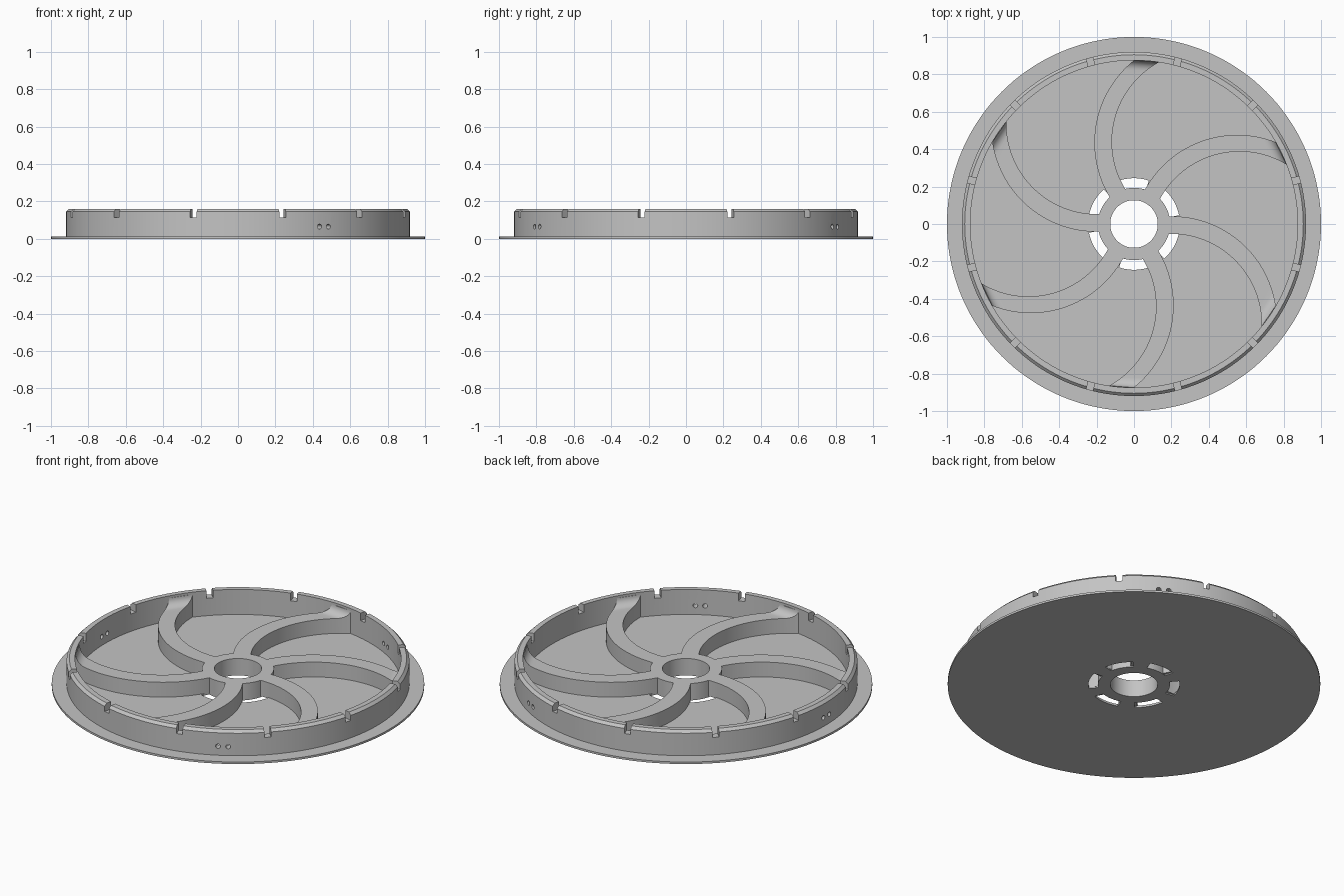
import bpy, bmesh
from math import sin, cos, acos, atan2, hypot, sqrt, radians, pi
from mathutils import Matrix, Vector

if "Cube" in bpy.data.objects:
    bpy.data.objects.remove(bpy.data.objects["Cube"])

grey = bpy.data.materials.new("plain_grey")
grey.use_nodes = True
COLOUR = (0.55, 0.55, 0.55, 1)
grey.diffuse_color = COLOUR
grey.node_tree.nodes["Principled BSDF"].inputs["Base Color"].default_value = COLOUR

FLOOR, SPOKE_TOP, WALL_TOP = 0.012, 0.10, 0.16


def polar(r, a, z=0.0):
    return Vector((r * cos(a), r * sin(a), z))


def finish(name, bm):
    bmesh.ops.recalc_face_normals(bm, faces=bm.faces)
    mesh = bpy.data.meshes.new(name)
    bm.to_mesh(mesh)
    bm.free()
    mesh.materials.append(grey)
    ob = bpy.data.objects.new(name, mesh)
    bpy.context.collection.objects.link(ob)
    return ob


def activate(ob):
    bpy.ops.object.select_all(action='DESELECT')
    ob.select_set(True)
    bpy.context.view_layer.objects.active = ob


def smooth(ob):
    activate(ob)
    bpy.ops.object.shade_smooth_by_angle(angle=radians(30))


def loft(bm, rows, closed):
    """Skin equal closed sections; cap the ends unless the loft closes on itself."""
    rows = [[bm.verts.new(p) for p in row] for row in rows]
    n = len(rows[0])
    pairs = list(zip(rows, rows[1:])) + ([(rows[-1], rows[0])] if closed else [])
    for a, b in pairs:
        for i in range(n):
            j = (i + 1) % n
            bm.faces.new((a[i], a[j], b[j], b[i]))
    if not closed:
        bm.faces.new(rows[0])
        bm.faces.new(rows[-1])


def lathe(name, profile, steps=144):
    bm = bmesh.new()
    loft(bm, [[polar(r, 2 * pi * k / steps, z) for r, z in profile]
              for k in range(steps)], True)
    return finish(name, bm)


def cut(ob, bm):
    cutter = finish("cutter", bm)
    cutter.hide_render = True
    mod = ob.modifiers.new("cut", 'BOOLEAN')
    mod.operation, mod.solver, mod.object = 'DIFFERENCE', 'EXACT', cutter
    activate(ob)
    bpy.ops.object.modifier_apply(modifier=mod.name)
    bpy.data.objects.remove(cutter)


def rectangle(r0, r1, z0, z1):
    return [(r0, z0), (r1, z0), (r1, z1), (r0, z1)]


# Base plate with six curved slots around the hub
base = lathe("base_plate", rectangle(0.127, 1.0, 0, FLOOR))
bm = bmesh.new()
for k in range(6):
    mid = radians(30 + 60 * k)
    loft(bm, [[polar(r, mid + radians(19 * s / 6), z)
               for r, z in rectangle(0.193, 0.245, -0.05, 0.05)]
              for s in range(-6, 7)], False)
cut(base, bm)
smooth(base)

# Hub ring
smooth(lathe("hub", rectangle(0.127, 0.193, FLOOR, SPOKE_TOP)))

# Outer wall with a chamfered top, twelve notches and three pairs of holes
wall = lathe("outer_wall", [(0.875, FLOOR), (0.92, FLOOR), (0.92, 0.145),
                            (0.905, WALL_TOP), (0.875, WALL_TOP)])
bm = bmesh.new()
for k in range(12):
    turn = Matrix.Rotation(radians(15 + 30 * k), 4, 'Z')
    place = turn @ Matrix.Translation((0.9, 0, 0.165))
    bmesh.ops.create_cube(bm, size=1, matrix=place @ Matrix.Diagonal((0.15, 0.036, 0.1, 1)))
for a in (60, 180, 300):
    for side in (-1.7, 1.7):
        turn = Matrix.Rotation(radians(a + side), 4, 'Z')
        place = turn @ Matrix.Translation((0.9, 0, 0.065)) @ Matrix.Rotation(pi / 2, 4, 'Y')
        bmesh.ops.create_cone(bm, cap_ends=True, segments=20, radius1=0.013,
                              radius2=0.013, depth=0.15, matrix=place)
cut(wall, bm)
smooth(wall)


# Curved spokes, each sweeping up into the wall with a fillet
def arc_point(cx, cy, radius, r):
    """Point of an arc at distance r from the middle of the wheel."""
    d = hypot(cx, cy)
    return polar(r, atan2(cy, cx) + acos((r * r + d * d - radius * radius) / (2 * r * d)))


def spoke_top(r):
    u = min(max((r - 0.825) / 0.05, 0), 1)
    return SPOKE_TOP + 0.046 * (1 - sqrt(1 - u * u))


stations = [0.16 + 0.665 * i / 30 for i in range(31)]
stations += [0.825 + 0.05 * sin(pi / 2 * i / 8) for i in range(1, 9)] + [0.885]
rows = []
for r in stations:
    left = arc_point(0.35, 0.435, 0.562, r)
    right = arc_point(0.367, 0.44, 0.485, r)
    low, high = Vector((0, 0, FLOOR / 2)), Vector((0, 0, spoke_top(r)))
    rows.append([left + low, left + high, right + high, right + low])

for k in range(6):
    turn = Matrix.Rotation(radians(60 * k), 3, 'Z')
    bm = bmesh.new()
    loft(bm, [[turn @ p for p in row] for row in rows], False)
    smooth(finish(f"spoke_{k + 1}", bm))
